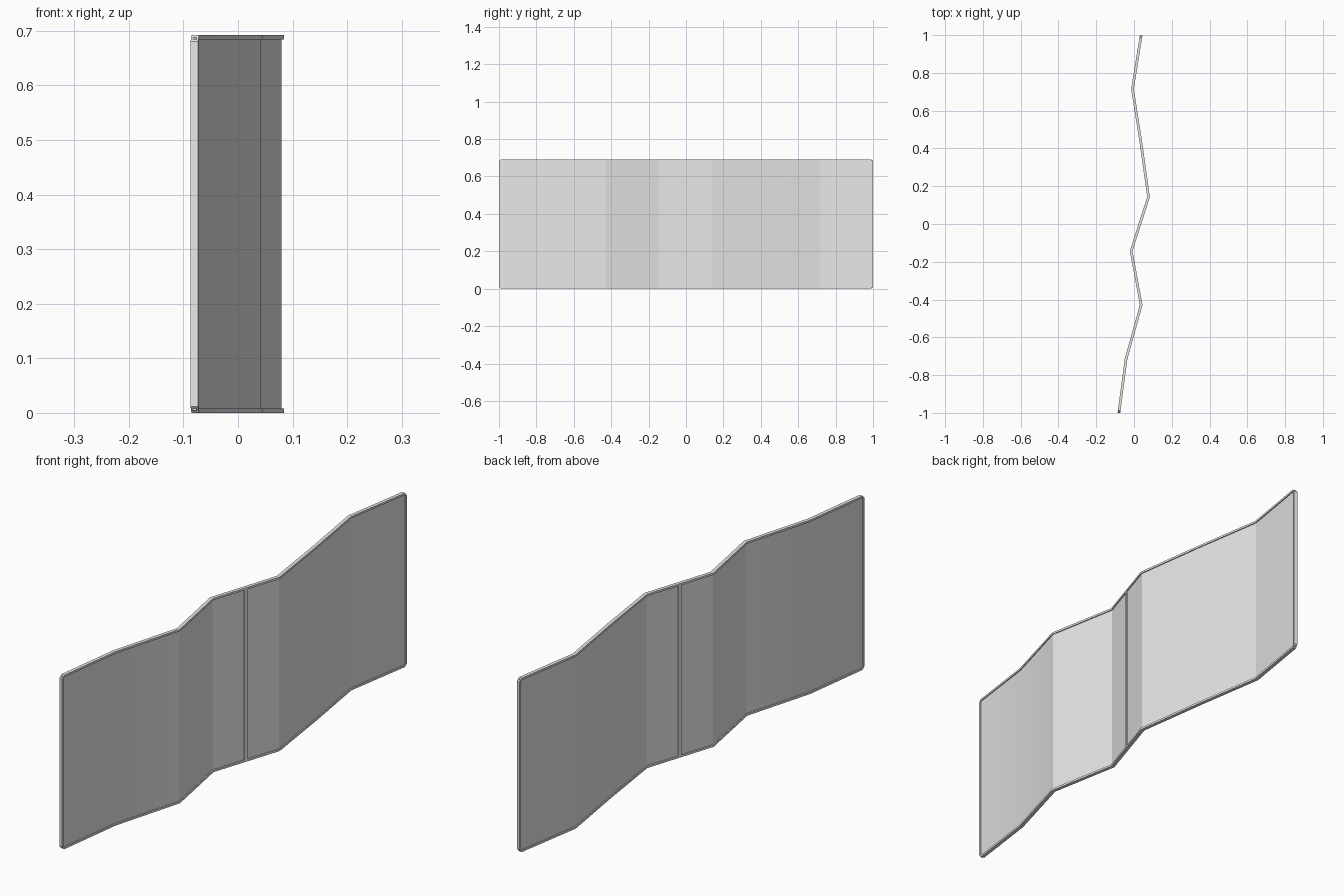
import bpy
import bmesh
import math
from mathutils import Vector

cube = bpy.data.objects.get("Cube")
if cube:
    bpy.data.objects.remove(cube, do_unlink=True)

HEIGHT = 0.692
RAIL = 0.008        # frame height
HALF_FRAME = 0.007  # half thickness of the frame
HALF_PANEL = 0.003  # half thickness of the panel
BEVEL = 0.012       # corner cut

grey = bpy.data.materials.new("light_grey")
grey.use_nodes = True
colour = (0.8, 0.8, 0.8, 1)
grey.diffuse_color = colour
grey.node_tree.nodes["Principled BSDF"].inputs["Base Color"].default_value = colour

# Zigzag plan of the screen, with evenly spaced folds from front to back
fold_x = [-0.08, -0.042, 0.038, -0.015, 0.077, 0.037, -0.008, 0.038]
step = 2 / (len(fold_x) - 1)
path = [Vector((x, -1 + i * step)) for i, x in enumerate(fold_x)]


def along(a, b, distance):
    """Point at a distance from a towards b."""
    return a + (b - a).normalized() * distance


def side(a, b):
    d = (b - a).normalized()
    return Vector((d.y, -d.x))


def ribbon(name, points, half, lows, highs):
    """Upright strip of even thickness that follows the points."""
    bm = bmesh.new()
    rings = []
    last = len(points) - 1
    for i, p in enumerate(points):
        n0 = side(points[max(i - 1, 0)], points[max(i, 1)])
        n1 = side(points[min(i, last - 1)], points[min(i + 1, last)])
        mitre = (n0 + n1).normalized()
        mitre *= half / mitre.dot(n0)
        a, b = p - mitre, p + mitre
        rings.append([bm.verts.new((q.x, q.y, z)) for q, z in
                      ((a, lows[i]), (b, lows[i]), (b, highs[i]), (a, highs[i]))])
    for r, s in zip(rings, rings[1:]):
        for k in range(4):
            j = (k + 1) % 4
            bm.faces.new((r[k], r[j], s[j], s[k]))
    bm.faces.new(rings[0])
    bm.faces.new(rings[-1])
    bmesh.ops.recalc_face_normals(bm, faces=bm.faces)
    mesh = bpy.data.meshes.new(name)
    bm.to_mesh(mesh)
    bm.free()
    mesh.materials.append(grey)
    # Gentle bends blend, strong folds stay crisp
    mesh.shade_smooth()
    mesh.set_sharp_from_angle(angle=math.radians(12))
    obj = bpy.data.objects.new(name, mesh)
    bpy.context.collection.objects.link(obj)
    return obj


# Thin folded panel
inner = [along(path[0], path[1], 0.004)] + path[1:-1] + [along(path[-1], path[-2], 0.004)]
count = len(inner)
ribbon("panel", inner, HALF_PANEL, [0.004] * count, [HEIGHT - 0.004] * count)

# Bottom and top rails with cut corners
rail = ([path[0], along(path[0], path[1], BEVEL)] + path[1:-1]
        + [along(path[-1], path[-2], BEVEL), path[-1]])
middle = len(rail) - 2
lows = [BEVEL] + [0] * middle + [BEVEL]
highs = [BEVEL + RAIL] + [RAIL] * middle + [BEVEL + RAIL]
ribbon("bottom_rail", rail, HALF_FRAME, lows, highs)
ribbon("top_rail", rail, HALF_FRAME,
       [HEIGHT - z for z in highs], [HEIGHT - z for z in lows])

# Posts at both ends
for name, a, b in (("front_post", path[0], path[1]), ("back_post", path[-1], path[-2])):
    ribbon(name, [a, along(a, b, RAIL)], HALF_FRAME,
           [BEVEL] * 2, [HEIGHT - BEVEL] * 2)

# Slim post in the middle of the central fold
centre = (path[3] + path[4]) / 2
ribbon("middle_post", [along(centre, path[3], HALF_FRAME), along(centre, path[4], HALF_FRAME)],
       HALF_FRAME, [0.004] * 2, [HEIGHT - 0.004] * 2)
